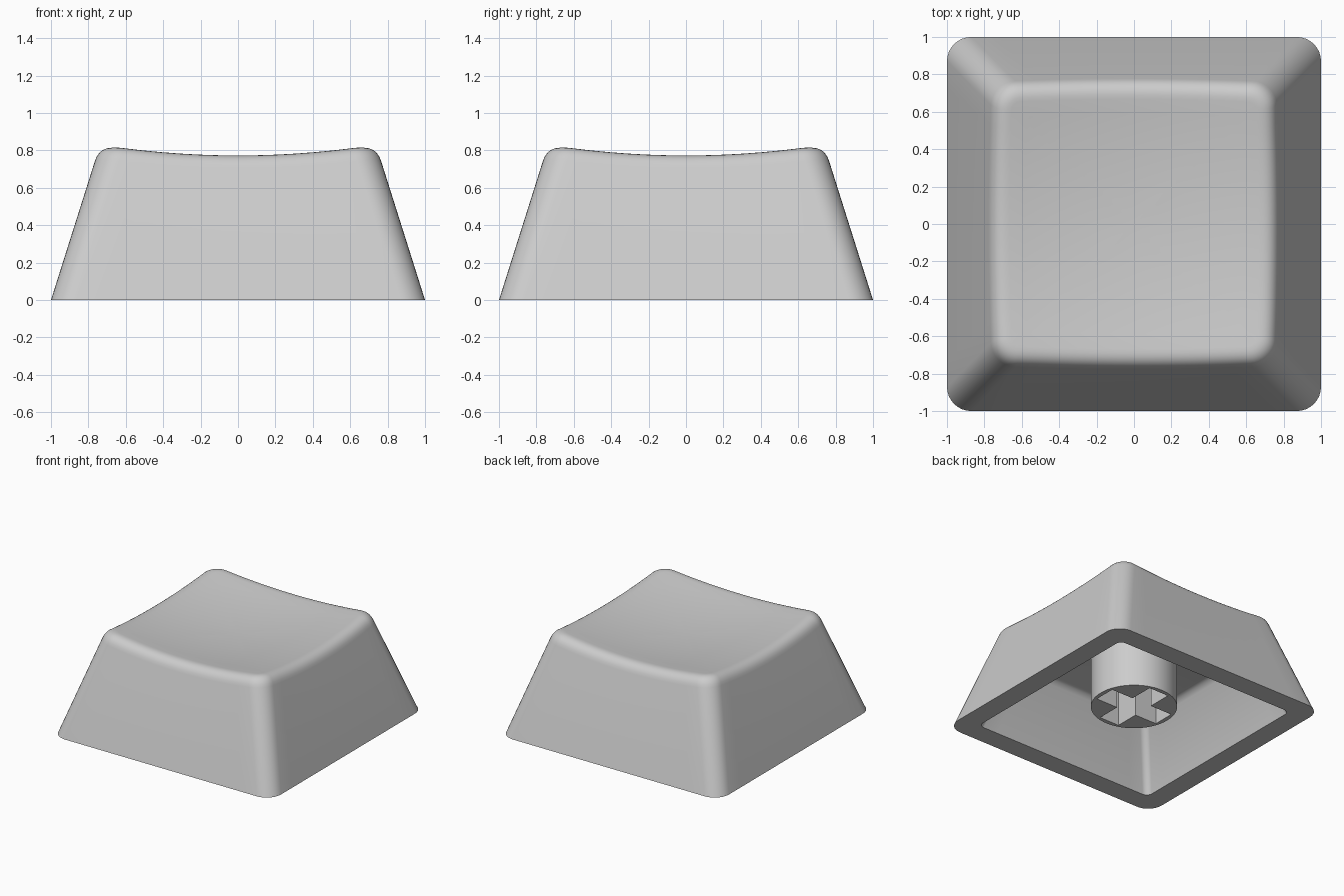
import bpy, bmesh, math
from mathutils import Vector

if "Cube" in bpy.data.objects:
    bpy.data.objects.remove(bpy.data.objects["Cube"])

grey = bpy.data.materials.new("light grey plastic")
grey.diffuse_color = (0.604, 0.604, 0.604, 1)
grey.use_nodes = True
grey.node_tree.nodes["Principled BSDF"].inputs["Base Color"].default_value = grey.diffuse_color

SLOPE = 0.316      # inward lean of the walls per unit height
RADIUS = 0.13      # corner radius of the cap
SIDE, ARC = 12, 8  # steps along a straight side and round a corner


def dish(x, y):
    """Height of the scooped top."""
    return 0.722 + 0.11 * (x * x + y * y)


def outline(half, radius):
    """Rounded square as a list of (x, y)."""
    pts, c = [], half - radius
    for k in range(4):
        turn = k * math.pi / 2
        ca, sa = math.cos(turn), math.sin(turn)
        quarter = [(half, -c + 2 * c * i / SIDE) for i in range(SIDE)]
        for i in range(ARC):
            a = i / ARC * math.pi / 2
            quarter.append((c + radius * math.cos(a), c + radius * math.sin(a)))
        pts += [(x * ca - y * sa, x * sa + y * ca) for x, y in quarter]
    return pts


def flat_ring(half, radius, z):
    return [Vector((x, y, z)) for x, y in outline(half, radius)]


def wall_point(i, z):
    x, y = outline(1 - SLOPE * z, RADIUS)[i]
    return Vector((x, y, z))


def finish(ob, angle):
    ob.data.materials.append(grey)
    bpy.ops.object.select_all(action='DESELECT')
    ob.select_set(True)
    bpy.context.view_layer.objects.active = ob
    bpy.ops.object.shade_smooth_by_angle(angle=math.radians(angle))


def make_object(name, bm):
    bmesh.ops.recalc_face_normals(bm, faces=bm.faces)
    mesh = bpy.data.meshes.new(name)
    bm.to_mesh(mesh)
    bm.free()
    ob = bpy.data.objects.new(name, mesh)
    bpy.context.collection.objects.link(ob)
    return ob


# Cap shell: rings from the inner ceiling, down the cavity, round the rim,
# up the outer wall, over the soft edge and across the dished top
CEILING, INNER = 0.54, 0.83
inner_top = INNER - SLOPE * CEILING
rings = [flat_ring(inner_top - 0.04, 0.03, CEILING),
         flat_ring(inner_top - 0.012, 0.04, CEILING - 0.01),
         flat_ring(inner_top + SLOPE * 0.04, 0.05, CEILING - 0.04),
         flat_ring(INNER, 0.05, 0),
         flat_ring(1, RADIUS, 0)]

count = 4 * (SIDE + ARC)
lower, edge, upper = [], [], []
for i in range(count):
    z = 0.78
    for _ in range(6):                      # where wall meets dish
        p = wall_point(i, z)
        z = dish(p.x, p.y)
    edge.append(wall_point(i, z))
    lower.append(wall_point(i, z - 0.08))
    x, y = outline(1 - SLOPE * z - 0.085, RADIUS - 0.085)[i]
    upper.append(Vector((x, y, dish(x, y))))

STEPS = 7
for s in range(STEPS + 1):                  # rounded top edge
    t = s / STEPS
    rings.append([a * (1 - t) ** 2 + b * 2 * t * (1 - t) + c * t * t
                  for a, b, c in zip(lower, edge, upper)])
for s in (0.88, 0.74, 0.58, 0.4, 0.2):      # scooped surface
    rings.append([Vector((p.x * s, p.y * s, dish(p.x * s, p.y * s))) for p in upper])

bm = bmesh.new()
loops = [[bm.verts.new(p) for p in ring] for ring in rings]
for a, b in zip(loops, loops[1:]):
    for i in range(count):
        j = (i + 1) % count
        bm.faces.new((a[i], a[j], b[j], b[i]))
bm.faces.new(loops[0])
centre = bm.verts.new((0, 0, dish(0, 0)))
for i in range(count):
    bm.faces.new((loops[-1][i], loops[-1][(i + 1) % count], centre))
finish(make_object("cap_shell", bm), 40)


def prism(name, pts, z0, z1):
    """Upright solid with the given footprint."""
    bm = bmesh.new()
    face = bm.faces.new([bm.verts.new((x, y, z0)) for x, y in pts])
    top = bmesh.ops.extrude_face_region(bm, geom=[face], use_keep_orig=True)
    verts = [g for g in top["geom"] if isinstance(g, bmesh.types.BMVert)]
    bmesh.ops.translate(bm, verts=verts, vec=(0, 0, z1 - z0))
    return make_object(name, bm)


# Mounting stem with a cross-shaped socket
N = 64
stem = prism("mounting_stem",
             [(0.325 * math.cos(2 * math.pi * i / N), 0.325 * math.sin(2 * math.pi * i / N))
              for i in range(N)], 0.105, CEILING + 0.02)
L, W = 0.29, 0.09
cross = []
for k in range(4):
    ca, sa = round(math.cos(k * math.pi / 2)), round(math.sin(k * math.pi / 2))
    cross += [(x * ca - y * sa, x * sa + y * ca) for x, y in ((L, -W), (L, W), (W, W))]
cutter = prism("socket_cutter", cross, 0.0, 0.5)
cutter.hide_render = True

cut = stem.modifiers.new("socket", 'BOOLEAN')
cut.operation, cut.solver, cut.object = 'DIFFERENCE', 'EXACT', cutter
bpy.context.view_layer.objects.active = stem
bpy.ops.object.modifier_apply(modifier=cut.name)
bpy.data.objects.remove(cutter)
finish(stem, 30)
